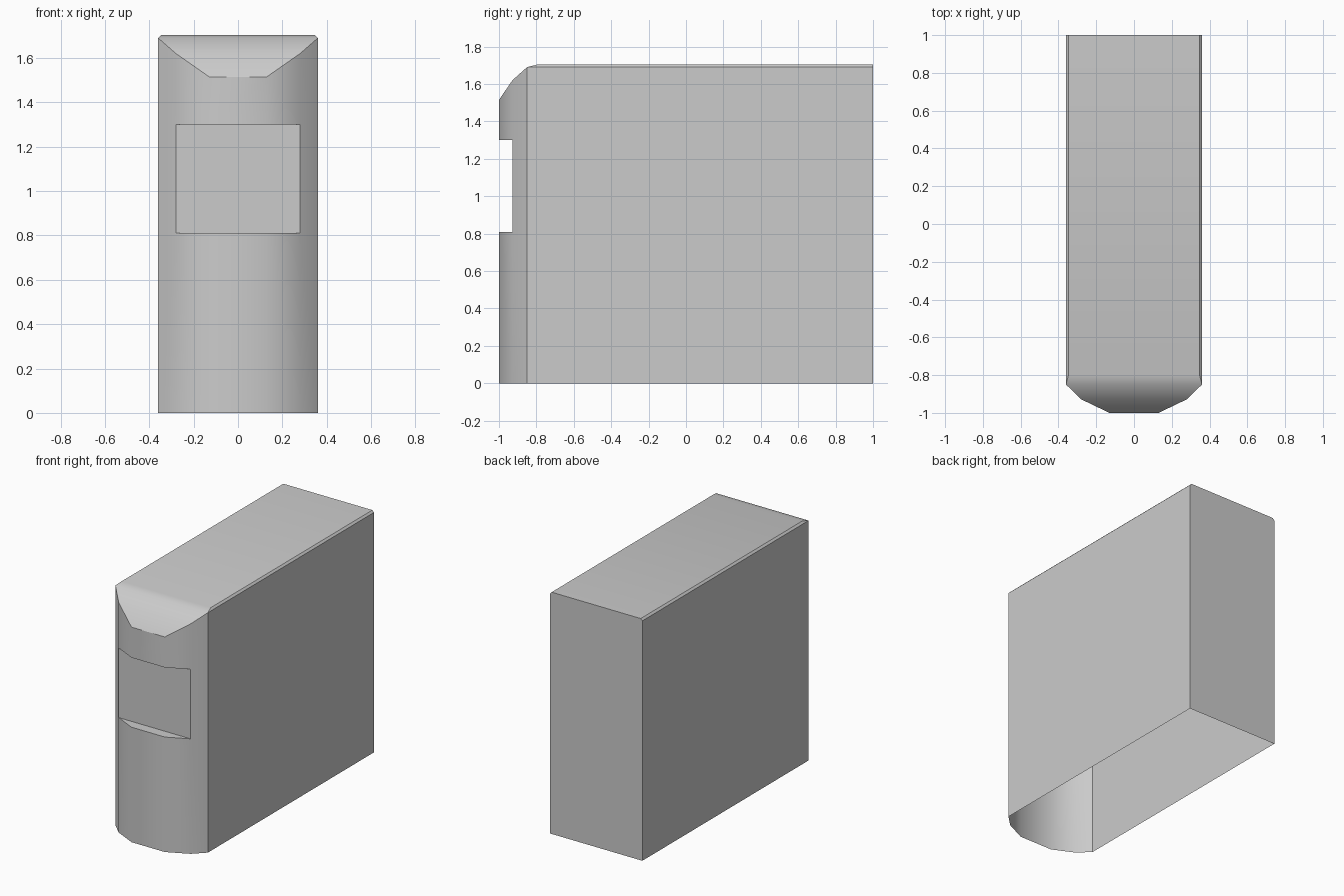
import bpy, bmesh, math

cube = bpy.data.objects.get("Cube")
if cube:
    bpy.data.objects.remove(cube, do_unlink=True)

grey = bpy.data.materials.new("plain_grey")
grey.use_nodes = True
colour = (0.6, 0.6, 0.6, 1)
grey.diffuse_color = colour
grey.node_tree.nodes["Principled BSDF"].inputs["Base Color"].default_value = colour

# Cross-sections from front to back: y, half width, height, top bevel
SECTIONS = [
    (-1.0, 0.13, 1.515, 0),
    (-0.928, 0.28, 1.62, 0),
    (-0.85, 0.36, 1.69, 0),
    (-0.80, 0.36, 1.703, 0.013),
    (1.0, 0.36, 1.703, 0.013),
]
SLOT_Y, SLOT_W, SLOT_LOW, SLOT_HIGH = -0.928, 0.28, 0.81, 1.30

bm = bmesh.new()


def ring(y, w, h, c):
    outline = [(-w, 0), (-w, h - c), (c - w, h), (w - c, h), (w, h - c), (w, 0)]
    return [bm.verts.new((x, y, z)) for x, z in outline]


# Shell: lofted walls and top, closed front and back, open underneath
rings = [ring(*s) for s in SECTIONS]
for a, b in zip(rings, rings[1:]):
    for i in range(len(a) - 1):
        bm.faces.new((a[i], a[i + 1], b[i + 1], b[i]))
bm.faces.new(rings[0])
bm.faces.new(rings[-1])
bmesh.ops.remove_doubles(bm, verts=bm.verts, dist=0.0005)


# Slot: cut the curved front at two heights and remove the band between
def front_faces():
    return [f for f in bm.faces if f.calc_center_median().y < SLOT_Y]


for z in (SLOT_LOW, SLOT_HIGH):
    faces = front_faces()
    edges = {e for f in faces for e in f.edges}
    verts = {v for f in faces for v in f.verts}
    bmesh.ops.bisect_plane(bm, geom=faces + list(edges) + list(verts), dist=0.0001,
                           plane_co=(0, 0, z), plane_no=(0, 0, 1))
band = [f for f in front_faces() if SLOT_LOW < f.calc_center_median().z < SLOT_HIGH
        and all(SLOT_LOW - 0.001 < v.co.z < SLOT_HIGH + 0.001 for v in f.verts)]
bmesh.ops.delete(bm, geom=band, context="FACES")

# Slot ledges and flat back panel
corners = []
for z in (SLOT_LOW, SLOT_HIGH):
    row = [v for v in bm.verts if abs(v.co.z - z) < 0.001 and v.co.y < SLOT_Y + 0.001]
    row.sort(key=lambda v: v.co.x)
    bm.faces.new(row)
    corners.append((row[0], row[-1]))
(low_l, low_r), (high_l, high_r) = corners
bm.faces.new((low_l, low_r, high_r, high_l))

bmesh.ops.recalc_face_normals(bm, faces=bm.faces)
mesh = bpy.data.meshes.new("case_shell")
bm.to_mesh(mesh)
bm.free()
mesh.materials.append(grey)
case = bpy.data.objects.new("case_shell", mesh)
bpy.context.collection.objects.link(case)

bpy.ops.object.select_all(action="DESELECT")
case.select_set(True)
bpy.context.view_layer.objects.active = case
bpy.ops.object.shade_smooth_by_angle(angle=math.radians(30))
